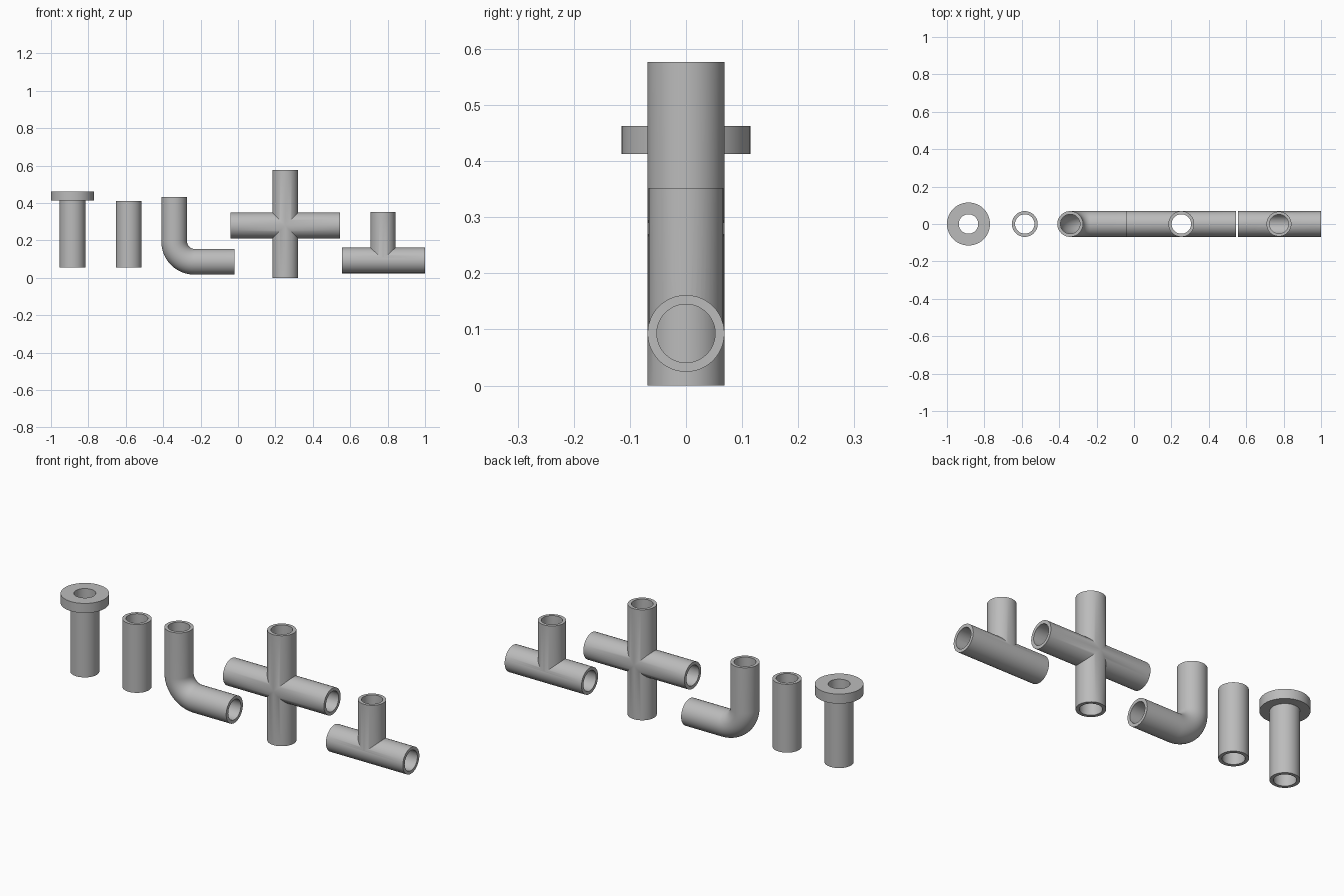
import bpy
import bmesh
from math import sin, cos, pi
from mathutils import Vector

cube = bpy.data.objects.get("Cube")
if cube:
    bpy.data.objects.remove(cube)

SIDES = 48
OUTER, BORE = 0.069, 0.052
X, Y, Z = Vector((1, 0, 0)), Vector((0, 1, 0)), Vector((0, 0, 1))

grey = bpy.data.materials.new("pipe grey")
grey.use_nodes = True
grey.diffuse_color = (0.5, 0.5, 0.5, 1)
grey.node_tree.nodes["Principled BSDF"].inputs["Base Color"].default_value = (0.5, 0.5, 0.5, 1)


def ring(centre, u, radius, mitre=None):
    """Circle spanned by u and Y; mitre pushes points along an axis for a 45 degree joint."""
    pts = []
    for i in range(SIDES):
        a = 2 * pi * i / SIDES
        p = Vector(centre) + radius * (cos(a) * u + sin(a) * Y)
        if mitre:
            p += mitre * abs(radius * cos(a))
        pts.append(p)
    return pts


def skin(bm, rings, closed=True):
    """Bridge successive rings with quads."""
    loops = [[bm.verts.new(p) for p in r] for r in rings]
    pairs = list(zip(loops, loops[1:]))
    if closed:
        pairs.append((loops[-1], loops[0]))
    for a, b in pairs:
        for i in range(SIDES):
            j = (i + 1) % SIDES
            bm.faces.new((a[i], a[j], b[j], b[i]))
    return loops


def finish(name, bm):
    bmesh.ops.remove_doubles(bm, verts=bm.verts, dist=0.0001)
    bmesh.ops.recalc_face_normals(bm, faces=bm.faces)
    mesh = bpy.data.meshes.new(name)
    bm.to_mesh(mesh)
    bm.free()
    mesh.materials.append(grey)
    obj = bpy.data.objects.new(name, mesh)
    bpy.context.collection.objects.link(obj)
    return obj


def smooth(obj):
    bpy.ops.object.select_all(action='DESELECT')
    obj.select_set(True)
    bpy.context.view_layer.objects.active = obj
    bpy.ops.object.shade_smooth_by_angle(angle=pi / 6)


def tube(name, stations):
    """Hollow pipe through (centre, u) stations."""
    bm = bmesh.new()
    outside = [ring(c, u, OUTER) for c, u in stations]
    inside = [ring(c, u, BORE) for c, u in reversed(stations)]
    skin(bm, outside + inside)
    smooth(finish(name, bm))


def rod(name, start, end, u, radius):
    """Solid capped cylinder."""
    bm = bmesh.new()
    loops = skin(bm, [ring(start, u, radius), ring(end, u, radius)], closed=False)
    for loop in loops:
        bm.faces.new(loop)
    return finish(name, bm)


def boolean(obj, tool, operation):
    mod = obj.modifiers.new(operation.lower(), 'BOOLEAN')
    mod.operation, mod.solver, mod.object = operation, 'EXACT', tool
    bpy.ops.object.select_all(action='DESELECT')
    obj.select_set(True)
    bpy.context.view_layer.objects.active = obj
    bpy.ops.object.modifier_apply(modifier=mod.name)
    bpy.data.objects.remove(tool)


# Flanged pipe: turned profile of (radius, height)
bm = bmesh.new()
profile = [(BORE, 0.055), (OUTER, 0.055), (OUTER, 0.413),
           (0.115, 0.413), (0.115, 0.463), (BORE, 0.463)]
skin(bm, [ring((-0.885, 0, z), X, r) for r, z in profile])
smooth(finish("flanged_pipe", bm))

# Straight pipe
tube("straight_pipe", [(Vector((-0.584, 0, z)), X) for z in (0.055, 0.412)])

# Elbow: two straight legs joined by a quarter bend
BEND = 0.108
pivot = Vector((-0.341 + BEND, 0, 0.086 + BEND))
path = [(Vector((-0.341, 0, 0.433)), -X)]
for i in range(17):
    a = pi / 2 * i / 16
    u = -cos(a) * X - sin(a) * Z
    path.append((pivot + BEND * u, u))
path.append((Vector((-0.02, 0, 0.086)), -Z))
tube("elbow_pipe", path)

# Four-way cross: mitred arms meeting at the centre
bm = bmesh.new()
hub = Vector((0.253, 0, 0.28))
for axis, u, length in ((X, Z, 0.292), (-X, Z, 0.292), (Z, X, 0.297), (-Z, X, 0.28)):
    end = hub + axis * length
    skin(bm, [ring(hub, u, OUTER, axis), ring(end, u, OUTER),
              ring(end, u, BORE), ring(hub, u, BORE, axis)], closed=False)
smooth(finish("cross_pipe", bm))

# Tee: run and slightly slimmer branch joined, then bored through
AXIS, MID = 0.093, 0.775
tee = rod("tee_pipe", (0.556, 0, AXIS), (1, 0, AXIS), Z, 0.0685)
boolean(tee, rod("branch", (MID, 0, AXIS), (MID, 0, 0.352), X, 0.0665), 'UNION')
boolean(tee, rod("run_bore", (0.5, 0, AXIS), (1.1, 0, AXIS), Z, BORE), 'DIFFERENCE')
boolean(tee, rod("branch_bore", (MID, 0, AXIS), (MID, 0, 0.4), X, 0.0505), 'DIFFERENCE')
smooth(tee)
